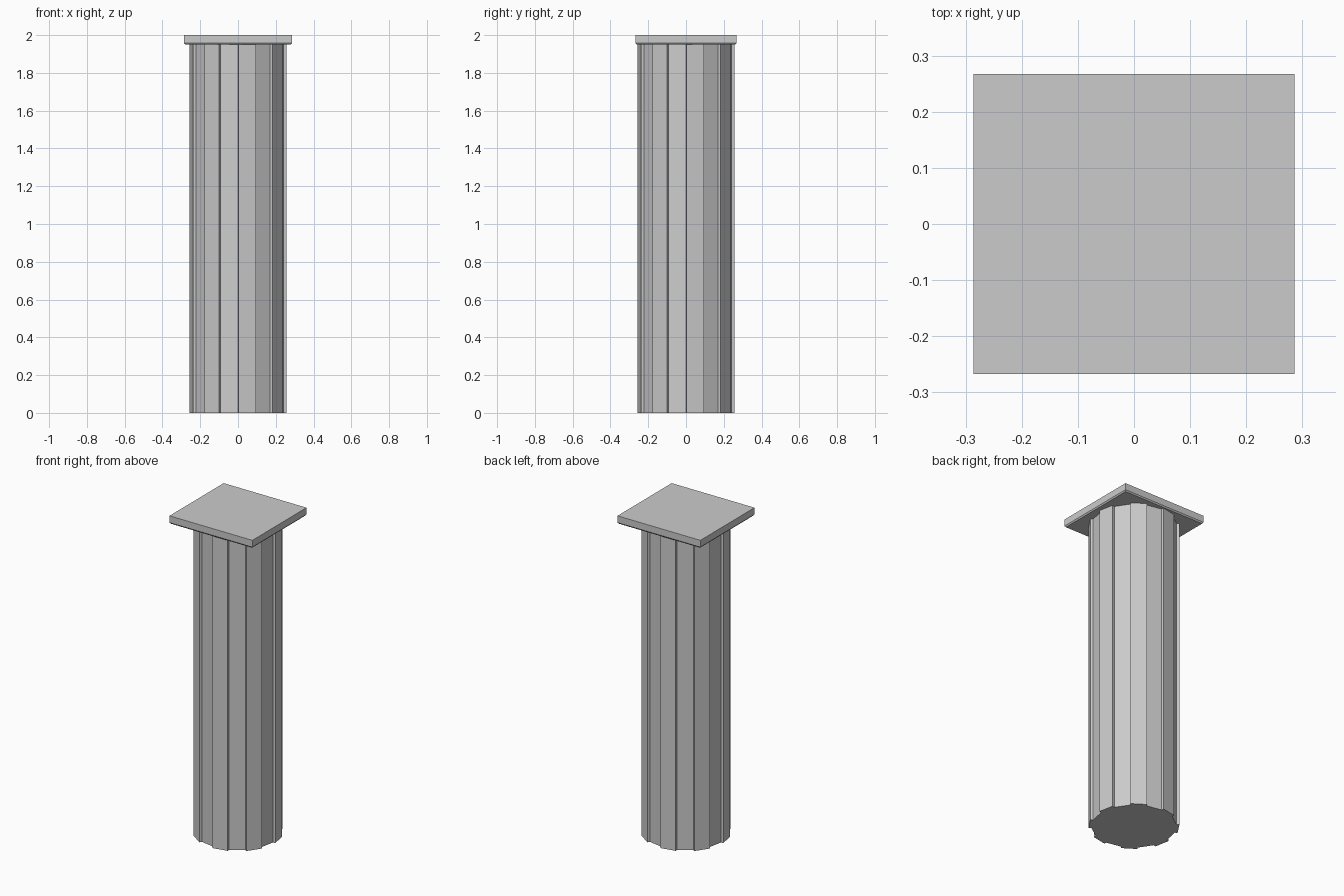
import bpy, bmesh
from math import cos, sin, radians

if "Cube" in bpy.data.objects:
    bpy.data.objects.remove(bpy.data.objects["Cube"])

R, D, SIDES = 0.24, 0.016, 16
CAP_Z = 1.95


def make_object(name, bm):
    bmesh.ops.recalc_face_normals(bm, faces=bm.faces[:])
    mesh = bpy.data.meshes.new(name)
    bm.to_mesh(mesh)
    bm.free()
    obj = bpy.data.objects.new(name, mesh)
    bpy.context.collection.objects.link(obj)
    return obj


def loft(name, rings):
    # Stack closed rings of equal length and cap both ends
    bm = bmesh.new()
    loops = [[bm.verts.new(p) for p in ring] for ring in rings]
    for a, b in zip(loops, loops[1:]):
        n = len(a)
        for i in range(n):
            j = (i + 1) % n
            bm.faces.new((a[i], a[j], b[j], b[i]))
    bm.faces.new(loops[0])
    bm.faces.new(loops[-1])
    return make_object(name, bm)


# Shaft outline: 16 flat sides, every other one pushed out along its normal
step = radians(360 / SIDES)
outline = []
for i in range(0, SIDES, 2):
    a0, a1 = i * step, (i + 1) * step
    mid = (a0 + a1) / 2
    ox, oy = D * cos(mid), D * sin(mid)
    p0 = (R * cos(a0), R * sin(a0))
    p1 = (R * cos(a1), R * sin(a1))
    outline += [p0, (p0[0] + ox, p0[1] + oy), (p1[0] + ox, p1[1] + oy), p1]
loft("column_shaft", [[(x, y, z) for x, y in outline] for z in (0, CAP_Z)])


# Top slab with a slightly chamfered lower edge
def rect(inset, z):
    x, y = 0.286 - inset, 0.267 - inset
    return [(-x, -y, z), (x, -y, z), (x, y, z), (-x, y, z)]


loft("top_slab", [rect(0.006, CAP_Z), rect(0, CAP_Z + 0.008), rect(0, 2.0)])
